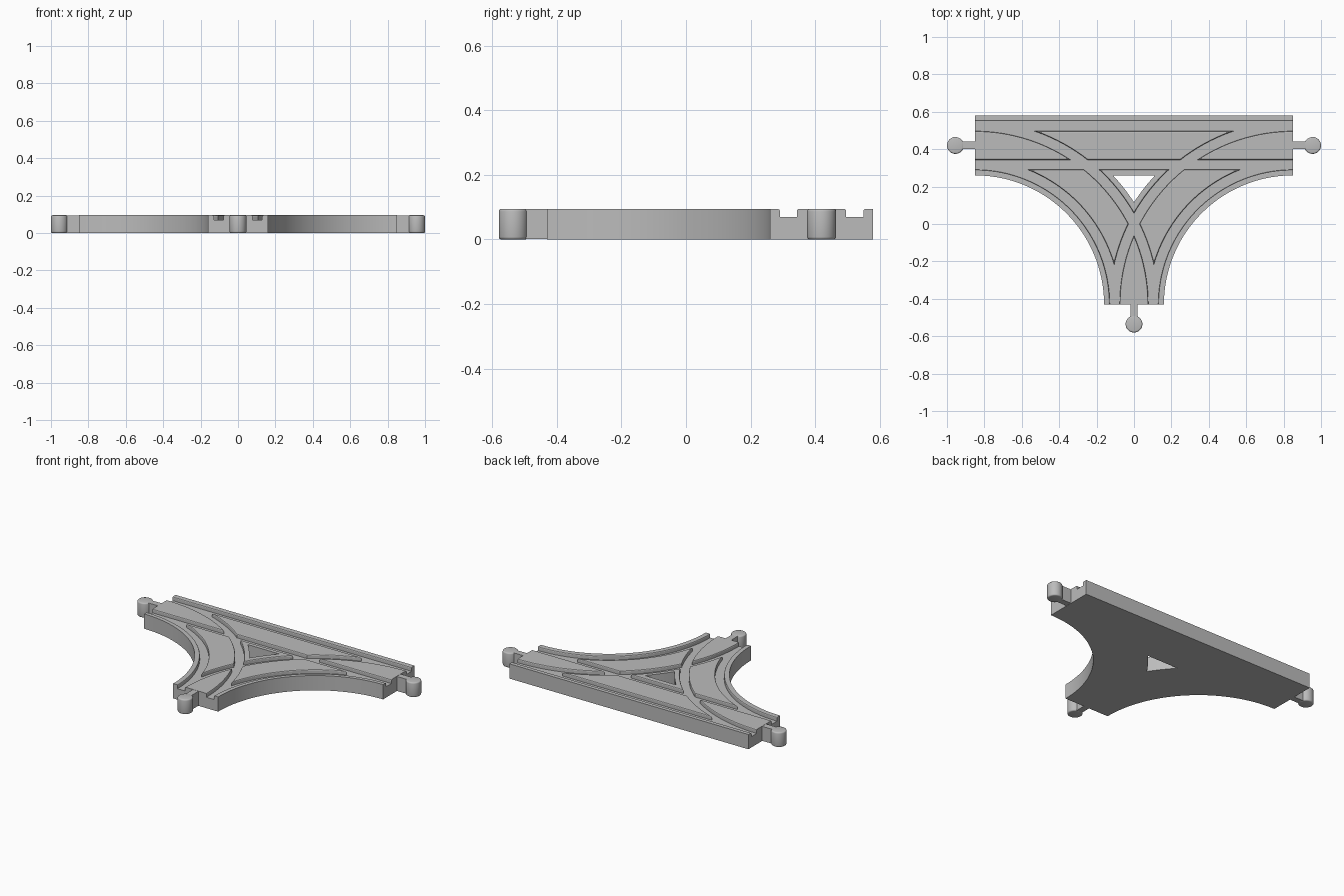
import bpy, bmesh, math
from mathutils import Vector

if "Cube" in bpy.data.objects:
    bpy.data.objects.remove(bpy.data.objects["Cube"])

RUN = 0.85            # half length and centre-line radius of the curves
BASE = -0.43          # y of the stem end, also of the curve centres
MID = BASE + RUN      # y of the straight centre line
HALF = 0.16           # half track width
TOP, FLOOR = 0.095, 0.07
GAUGE, GROOVE = 0.103, 0.0265   # groove offset and half width
SEGS = 40

grey = bpy.data.materials.new("grey plastic")
grey.use_nodes = True
grey.diffuse_color = (0.5, 0.5, 0.5, 1)
grey.node_tree.nodes["Principled BSDF"].inputs["Base Color"].default_value = (0.5, 0.5, 0.5, 1)


def make(name, bm):
    bmesh.ops.recalc_face_normals(bm, faces=bm.faces)
    mesh = bpy.data.meshes.new(name)
    bm.to_mesh(mesh)
    bm.free()
    mesh.materials.append(grey)
    obj = bpy.data.objects.new(name, mesh)
    bpy.context.collection.objects.link(obj)
    return obj


def arc(side, radius, a0, a1):
    """Points round a curve centre; angle 0 is the stem end, 90 the arm end."""
    angles = [math.radians(a0 + (a1 - a0) * i / SEGS) for i in range(SEGS + 1)]
    return [Vector((side * (RUN - radius * math.cos(a)), BASE + radius * math.sin(a)))
            for a in angles]


def prism(name, outline, z0, z1):
    bm = bmesh.new()
    face = bm.faces.new([bm.verts.new((p.x, p.y, z0)) for p in outline])
    new = bmesh.ops.extrude_face_region(bm, geom=[face])["geom"]
    for v in new:
        if isinstance(v, bmesh.types.BMVert):
            v.co.z = z1
    return make(name, bm)


def groove(name, path):
    """Sweep the groove section, with its softened upper lips, along a path."""
    lip = [(GROOVE, FLOOR), (GROOVE, TOP - 0.006), (GROOVE + 0.002, TOP - 0.002),
           (GROOVE + 0.006, TOP), (GROOVE + 0.006, TOP + 0.02)]
    section = lip + [(-w, z) for w, z in reversed(lip)]
    bm = bmesh.new()
    rings = []
    for i, p in enumerate(path):
        d = (path[min(i + 1, len(path) - 1)] - path[max(i - 1, 0)]).normalized()
        n = Vector((-d.y, d.x))
        rings.append([bm.verts.new((*(p + n * w), z)) for w, z in section])
    for a, b in zip(rings, rings[1:]):
        for k in range(len(section)):
            j = (k + 1) % len(section)
            bm.faces.new((a[k], a[j], b[j], b[k]))
    bm.faces.new(rings[0])
    bm.faces.new(rings[-1])
    return make(name, bm)


def shade(obj, degrees):
    bpy.ops.object.select_all(action="DESELECT")
    obj.select_set(True)
    bpy.context.view_layer.objects.active = obj
    bpy.ops.object.shade_smooth_by_angle(angle=math.radians(degrees))


# Track plate: straight back edge and two concave front curves
inner = RUN - HALF
outline = [Vector((-RUN, MID + HALF))] + arc(-1, inner, 90, 0) + arc(1, inner, 0, 90)
outline.append(Vector((RUN, MID + HALF)))
plate = prism("track_plate", outline, 0, TOP)

# Central opening between the three routes
outer = RUN + HALF
a_top = math.degrees(math.asin((MID - HALF - BASE) / outer))
a_tip = math.degrees(math.acos(RUN / outer))
hole = arc(1, outer, a_top, a_tip) + arc(-1, outer, a_tip, a_top)[1:]
cutters = [prism("opening_cutter", hole, -0.05, TOP + 0.05)]

# Wheel grooves: a pair on the straight and a pair on each curve
for off in (-GAUGE, GAUGE):
    cutters.append(groove("straight_groove_cutter",
                          [Vector((x, MID + off)) for x in (-RUN - 0.05, RUN + 0.05)]))
    for side in (-1, 1):
        path = arc(side, RUN + off, 0, 90)
        path = ([path[0] - Vector((0, 0.05))] + path + [path[-1] + Vector((side * 0.05, 0))])
        cutters.append(groove("curved_groove_cutter", path))

bpy.context.view_layer.objects.active = plate
for cutter in cutters:
    cutter.hide_render = True
    mod = plate.modifiers.new("cut", "BOOLEAN")
    mod.operation, mod.solver, mod.object = "DIFFERENCE", "EXACT", cutter
    bpy.ops.object.modifier_apply(modifier=mod.name)
    bpy.data.objects.remove(cutter)
shade(plate, 20)

# Connector pegs: a neck and a round knob at each end
ends = {"left": (Vector((RUN, MID)), Vector((1, 0))),
        "right": (Vector((-RUN, MID)), Vector((-1, 0))),
        "front": (Vector((0, BASE)), Vector((0, -1)))}
for label, (root, out) in ends.items():
    across = Vector((-out.y, out.x)) * 0.02
    start, stop = root - out * 0.01, root + out * 0.09
    prism(label + "_neck", [start - across, stop - across, stop + across, start + across],
          0.001, TOP - 0.001)
    bm = bmesh.new()
    bmesh.ops.create_cone(bm, cap_ends=True, segments=40, radius1=0.045, radius2=0.045, depth=TOP)
    rims = [e for e in bm.edges if abs(e.verts[0].co.z - e.verts[1].co.z) < 1e-4]
    bmesh.ops.bevel(bm, geom=rims, offset=0.008, segments=3, profile=0.5, affect="EDGES")
    knob = make(label + "_knob", bm)
    knob.location = (*(root + out * 0.105), TOP / 2)
    shade(knob, 35)
